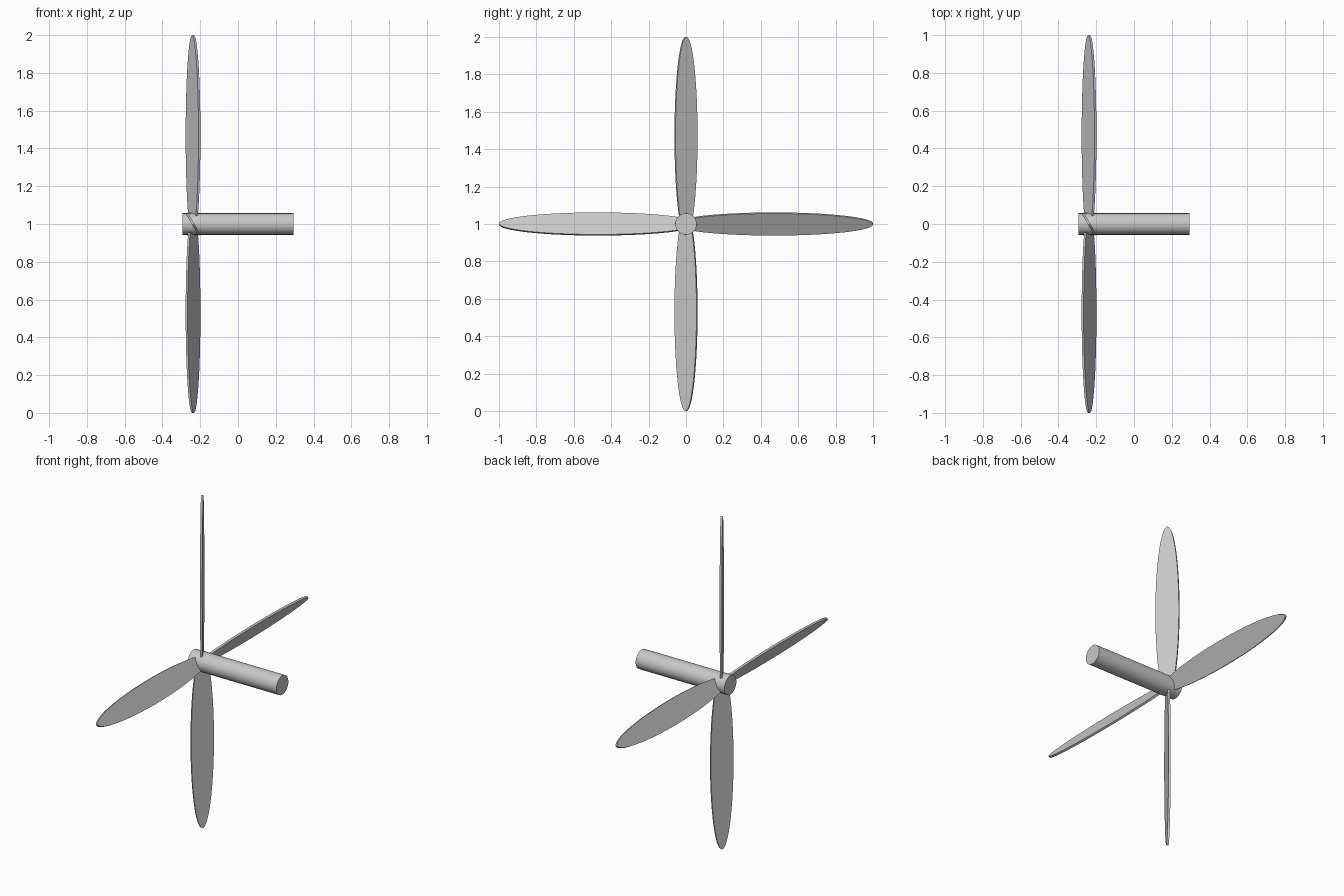
import bpy
import bmesh
from math import cos, sin, pi, radians
from mathutils import Matrix

cube = bpy.data.objects.get("Cube")
if cube:
    bpy.data.objects.remove(cube, do_unlink=True)

grey = bpy.data.materials.new("light_grey")
grey.use_nodes = True
colour = (0.58, 0.58, 0.58, 1)
grey.diffuse_color = colour
grey.node_tree.nodes["Principled BSDF"].inputs["Base Color"].default_value = colour

CENTRE_Z = 1.0


def add_disc_prism(name, rx, ry, depth, sides, matrix):
    """Elliptical prism along local z, placed by a matrix."""
    bm = bmesh.new()
    bmesh.ops.create_cone(bm, cap_ends=True, segments=sides,
                          radius1=1, radius2=1, depth=depth)
    bmesh.ops.scale(bm, vec=(rx, ry, 1), verts=bm.verts)
    bmesh.ops.transform(bm, matrix=matrix, verts=bm.verts)
    mesh = bpy.data.meshes.new(name)
    bm.to_mesh(mesh)
    bm.free()
    mesh.materials.append(grey)
    obj = bpy.data.objects.new(name, mesh)
    bpy.context.collection.objects.link(obj)
    bpy.ops.object.select_all(action='DESELECT')
    obj.select_set(True)
    bpy.context.view_layer.objects.active = obj
    bpy.ops.object.shade_smooth_by_angle(angle=radians(30))
    return obj


# Shaft along x
add_disc_prism("shaft", 0.057, 0.057, 0.59, 48,
               Matrix.Translation((0, 0, CENTRE_Z)) @ Matrix.Rotation(pi / 2, 4, 'Y'))

# Four pitched blades around the shaft: thin ellipses, long axis on local z
HALF_LENGTH, HALF_WIDTH, THICKNESS = 0.53, 0.068, 0.012
PITCH = radians(30)
# columns: width direction, long direction, thickness direction
frame = Matrix(((sin(PITCH), 0, cos(PITCH)),
                (-cos(PITCH), 0, sin(PITCH)),
                (0, 1, 0))).to_4x4()
if frame.determinant() < 0:
    frame = frame @ Matrix.Scale(-1, 4, (0, 0, 1))
upright = Matrix.Translation((0, 0, 1 - HALF_LENGTH)) @ frame
hub = Matrix.Translation((-0.238, 0, CENTRE_Z))
for i, side in enumerate(("top", "front", "bottom", "back")):
    add_disc_prism(f"{side}_blade", HALF_WIDTH, HALF_LENGTH, THICKNESS, 64,
                   hub @ Matrix.Rotation(i * pi / 2, 4, 'X') @ upright)
